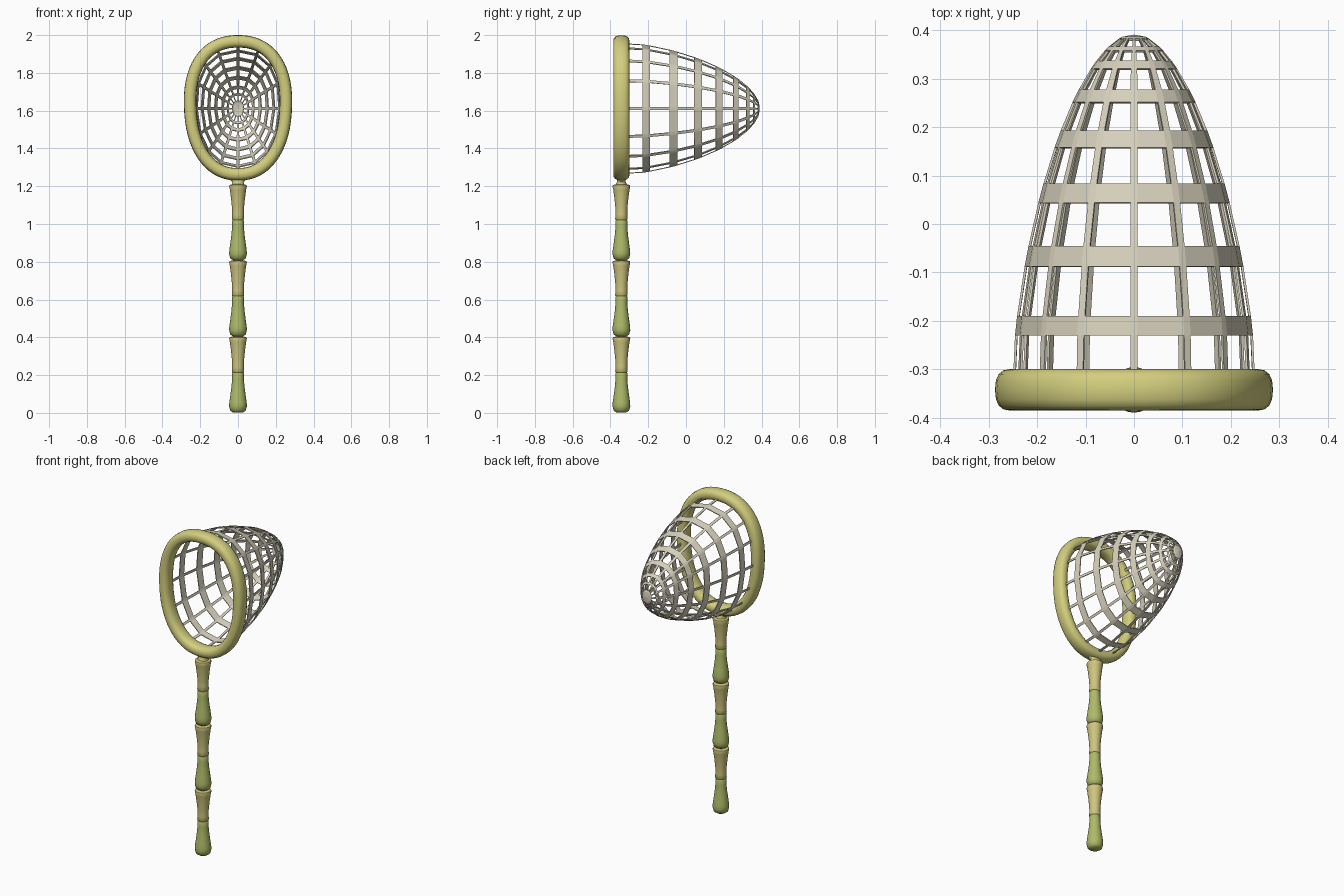
import bpy, bmesh
from math import sin, cos, pi, radians, copysign
from mathutils import Vector

if "Cube" in bpy.data.objects:
    bpy.data.objects.remove(bpy.data.objects["Cube"], do_unlink=True)

HOOP_Y = -0.342      # plane of the hoop and handle
HOOP_Z = 1.615       # centre of the hoop
SPOKES = 16


def material(name, rgb):
    m = bpy.data.materials.new(name)
    m.use_nodes = True
    m.diffuse_color = (*rgb, 1)
    m.node_tree.nodes["Principled BSDF"].inputs["Base Color"].default_value = (*rgb, 1)
    return m


hoop_yellow = material("hoop yellow", (0.65, 0.62, 0.21))
cane_tan = material("cane tan", (0.62, 0.56, 0.21))
cane_green = material("cane green", (0.43, 0.49, 0.14))
net_cream = material("net cream", (0.67, 0.63, 0.50))


def make_object(name, bm, mat, smooth=True):
    bmesh.ops.recalc_face_normals(bm, faces=bm.faces)
    mesh = bpy.data.meshes.new(name)
    bm.to_mesh(mesh)
    bm.free()
    mesh.materials.append(mat)
    ob = bpy.data.objects.new(name, mesh)
    bpy.context.collection.objects.link(ob)
    if smooth:
        bpy.ops.object.select_all(action='DESELECT')
        ob.select_set(True)
        bpy.context.view_layer.objects.active = ob
        bpy.ops.object.shade_smooth_by_angle(angle=radians(50))
    return ob


def loft(name, rings, mat, looped=False):
    """Skin a list of equal rings, capped at the ends unless looped."""
    bm = bmesh.new()
    rows = [[bm.verts.new(p) for p in ring] for ring in rings]
    n = len(rows[0])
    pairs = list(zip(rows, rows[1:])) + ([(rows[-1], rows[0])] if looped else [])
    for a, b in pairs:
        for i in range(n):
            j = (i + 1) % n
            bm.faces.new((a[i], a[j], b[j], b[i]))
    if not looped:
        bm.faces.new(rows[0])
        bm.faces.new(rows[-1])
    return make_object(name, bm, mat)


def power(v, e):
    return copysign(abs(v) ** e, v)


def outline(a):
    """Egg-like hoop centre line, clockwise from the top, about the origin."""
    c, s = power(cos(a), 0.88), power(sin(a), 0.88)
    return Vector((0.253 * s * (1 + 0.055 * c), 0, 0.352 * c))


def oval(z, rx, ry, n=24):
    return [(rx * cos(2 * pi * i / n), HOOP_Y + ry * sin(2 * pi * i / n), z) for i in range(n)]


# Hoop: rounded-square section swept round the outline
rings = []
for k in range(64):
    a = 2 * pi * (k + 0.5) / 64
    tangent = (outline(a + 0.04) - outline(a - 0.04)).normalized()
    outward = Vector((-tangent.z, 0, tangent.x))
    centre = outline(a) + Vector((0, HOOP_Y, HOOP_Z))
    ring = []
    for i in range(16):
        t = 2 * pi * i / 16
        ring.append(centre + outward * 0.033 * power(cos(t), 0.8)
                    + Vector((0, 0.043 * power(sin(t), 0.8), 0)))
    rings.append(ring)
loft("hoop", rings, hoop_yellow, looped=True)

# Handle: three repeats of a bulbous green joint and a flared tan joint
green_profile = [(0.026, 0.002), (0.041, 0.012), (0.047, 0.035), (0.046, 0.055),
                 (0.041, 0.09), (0.035, 0.135), (0.031, 0.18), (0.031, 0.212), (0.028, 0.217)]
tan_profile = [(0.029, 0.215), (0.033, 0.22), (0.031, 0.245), (0.032, 0.28), (0.037, 0.33),
               (0.043, 0.375), (0.047, 0.393), (0.045, 0.4), (0.028, 0.405)]
for k in range(3):
    for label, profile, mat in (("lower", green_profile, cane_green),
                                ("upper", tan_profile, cane_tan)):
        loft(f"handle_{label}_joint_{k + 1}",
             [oval(z + 0.403 * k, r, r) for r, z in profile], mat)

# Neck: flat flare joining handle and hoop
loft("neck", [oval(*p) for p in ((1.2, 0.034, 0.034), (1.222, 0.03, 0.023), (1.236, 0.045, 0.022),
                                 (1.25, 0.08, 0.024), (1.265, 0.1, 0.024))], hoop_yellow)


# Net: strips and bands kept from a grid on a domed bag
def net_row(y):
    t = max(0, min(1, (y + 0.3) / 0.69))
    scale = 0.98 * (1 - t ** 1.5) ** 0.55
    nodes = [outline(2 * pi * i / SPOKES) * scale + Vector((0, y, HOOP_Z - 0.004))
             for i in range(SPOKES)]
    row = []
    for i, p in enumerate(nodes):
        for q in (nodes[i - 1], nodes[(i + 1) % SPOKES]):
            d = q - p
            half = min(0.0075, 0.16 * d.length)
            row.append(p + d.normalized() * half)
    return row


bands = [(-0.23, -0.19), (-0.088, -0.046), (0.043, 0.083), (0.157, 0.192),
         (0.25, 0.276), (0.319, 0.335), (0.356, 0.364), (0.38, 0.384)]
levels = [-0.33] + [y for band in bands for y in band]
bm = bmesh.new()
rows = [[bm.verts.new(p) for p in net_row(y)] for y in levels]
for r, (a, b) in enumerate(zip(rows, rows[1:])):
    for c in range(2 * SPOKES):
        d = (c + 1) % (2 * SPOKES)
        if r % 2 == 1 or c % 2 == 0:
            bm.faces.new((a[c], a[d], b[d], b[c]))
tip = bm.verts.new((0, 0.388, HOOP_Z - 0.004))
for c in range(2 * SPOKES):
    bm.faces.new((rows[-1][c], rows[-1][(c + 1) % (2 * SPOKES)], tip))
net = make_object("net", bm, net_cream, smooth=False)
solid = net.modifiers.new("thickness", 'SOLIDIFY')
solid.thickness = 0.005
solid.offset = 0
